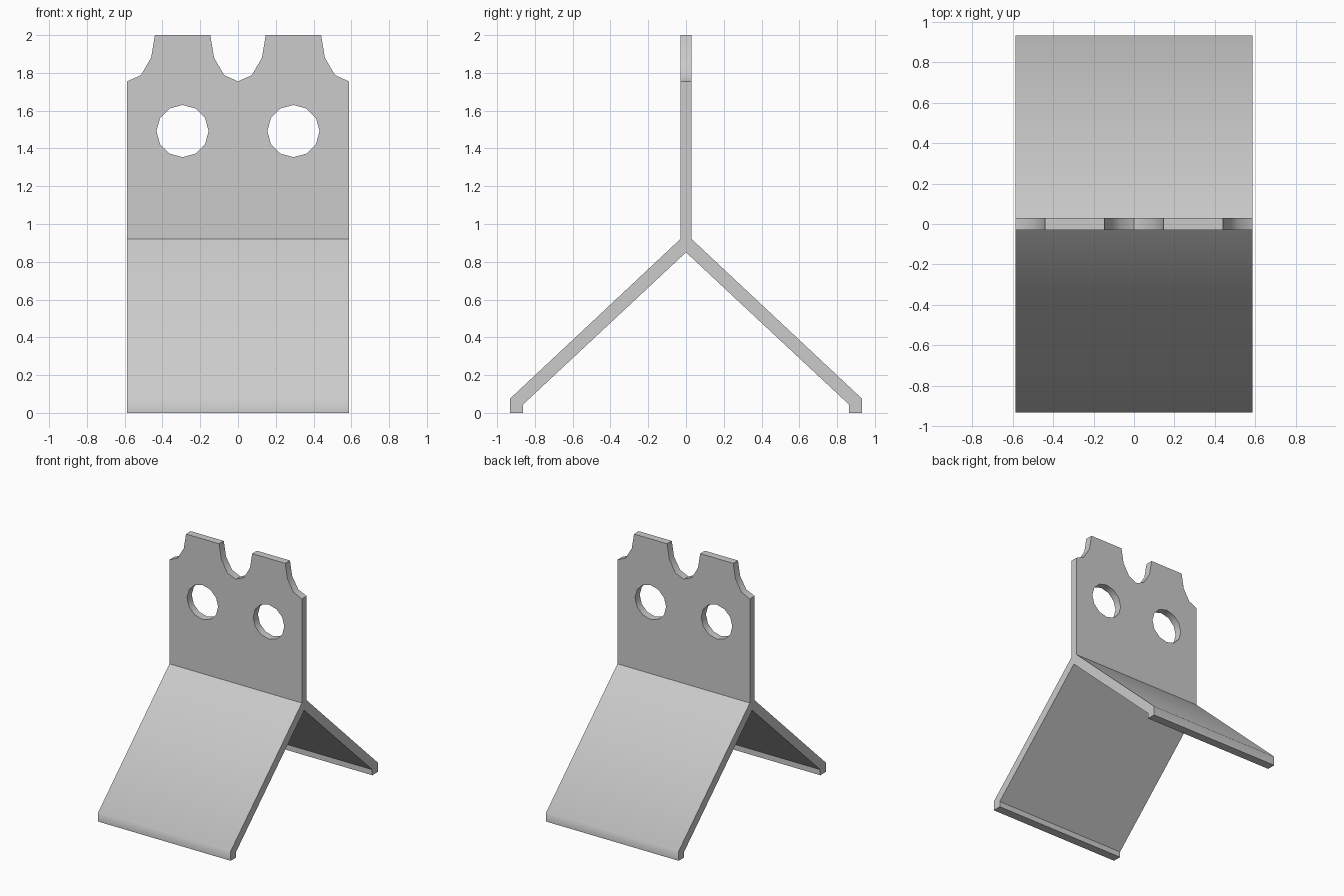
import bpy, bmesh, math
from mathutils import Vector

if "Cube" in bpy.data.objects:
    bpy.data.objects.remove(bpy.data.objects["Cube"])

W = 0.587                      # half width of the stand
T = 0.03                       # half thickness of the plate


def prism(name, profile, plane, half):
    """Extrude a 2D profile symmetrically along x ('YZ') or y ('XZ')."""
    bm = bmesh.new()
    if plane == 'YZ':
        pts = [(-half, a, b) for a, b in profile]
        step = Vector((2 * half, 0, 0))
    else:
        pts = [(a, -half, b) for a, b in profile]
        step = Vector((0, 2 * half, 0))
    face = bm.faces.new([bm.verts.new(p) for p in pts])
    out = bmesh.ops.extrude_face_region(bm, geom=[face], use_keep_orig=True)
    moved = [g for g in out['geom'] if isinstance(g, bmesh.types.BMVert)]
    bmesh.ops.translate(bm, vec=step, verts=moved)
    bmesh.ops.recalc_face_normals(bm, faces=bm.faces)
    mesh = bpy.data.meshes.new(name)
    bm.to_mesh(mesh)
    bm.free()
    ob = bpy.data.objects.new(name, mesh)
    bpy.context.collection.objects.link(ob)
    return ob


def mirrored(half):
    return half + [(-x, z) for x, z in reversed(half) if abs(x) > 1e-6]


# Upright plate and two splayed legs as one Y-shaped section
section = [(0, 0.85), (0.862, 0.045), (0.862, 0), (0.932, 0),
           (0.932, 0.075), (T, 0.92), (T, 2.0)]
stand = prism("plate_stand", mirrored(section), 'YZ', W)

# Cutters: three scalloped notches on top and two twelve-sided holes
notch = mirrored([(0, 1.755), (0.073, 1.788), (0.127, 1.88),
                  (0.147, 2.0), (0.147, 2.1)])
cutters = [prism("notch_cutter", [(x + cx, z) for x, z in notch], 'XZ', 0.1)
           for cx in (-W, 0, W)]
for cx in (-W / 2, W / 2):
    ring = [(cx + 0.138 * math.cos(i * math.pi / 6),
             1.492 + 0.138 * math.sin(i * math.pi / 6)) for i in range(12)]
    cutters.append(prism("hole_cutter", ring, 'XZ', 0.1))

bpy.context.view_layer.objects.active = stand
stand.select_set(True)
for c in cutters:
    c.hide_render = True
    mod = stand.modifiers.new("cut", 'BOOLEAN')
    mod.operation = 'DIFFERENCE'
    mod.solver = 'EXACT'
    mod.object = c
    bpy.ops.object.modifier_apply(modifier=mod.name)
for c in cutters:
    bpy.data.objects.remove(c)

# Smooth the scallops, holes and the outer bend of each foot
stand.select_set(True)
bpy.ops.object.shade_smooth_by_angle(angle=math.radians(40))
for e in stand.data.edges:
    if all(abs(stand.data.vertices[v].co.z - 0.075) < 0.002 for v in e.vertices):
        e.use_edge_sharp = False
